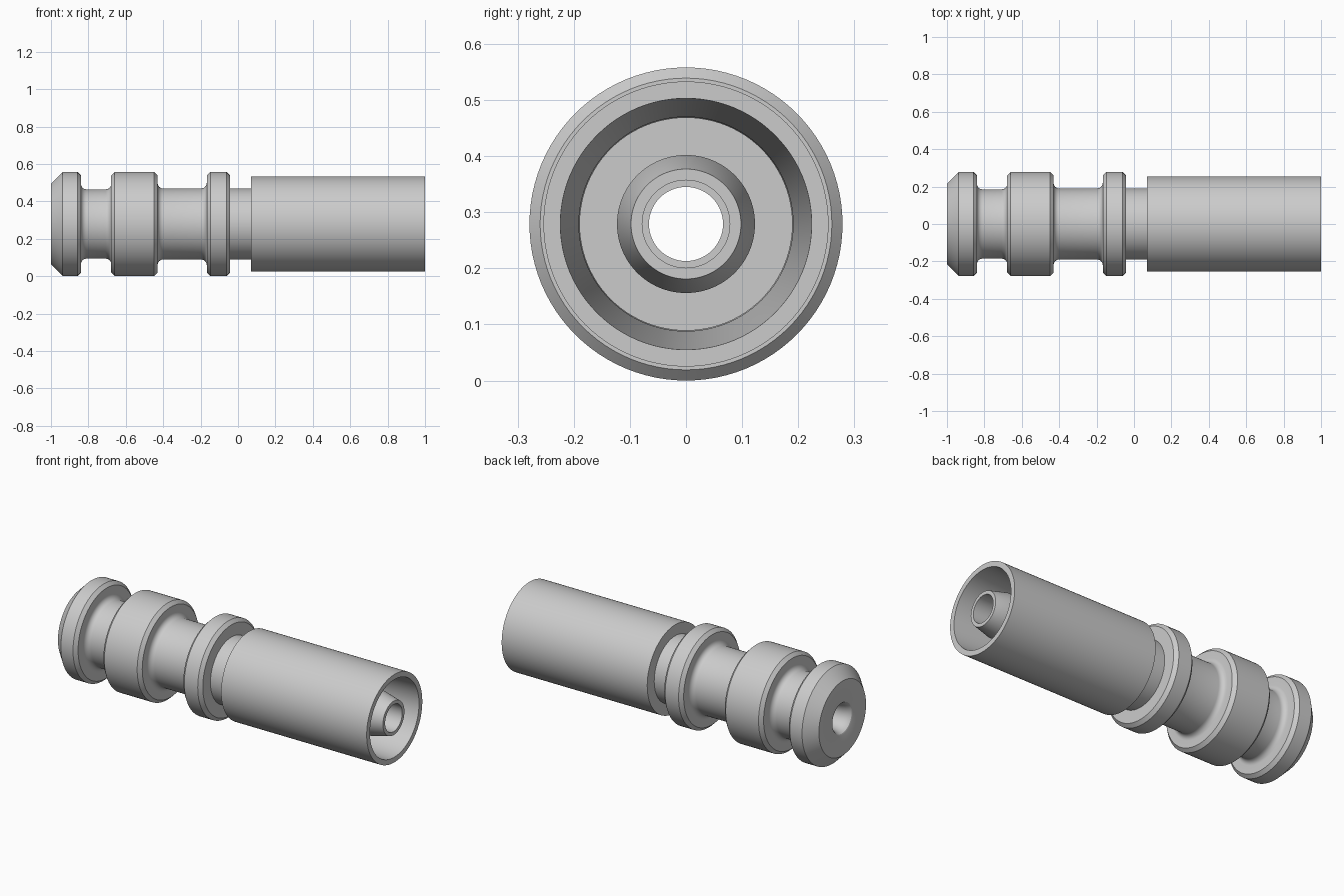
import bpy, bmesh, math

if "Cube" in bpy.data.objects:
    bpy.data.objects.remove(bpy.data.objects["Cube"])

AXIS_Z = 0.279   # height of the turning axis
SEGMENTS = 96

steel = bpy.data.materials.new("light_grey_steel")
steel.diffuse_color = (0.6, 0.6, 0.6, 1)
steel.use_nodes = True
steel.node_tree.nodes["Principled BSDF"].inputs["Base Color"].default_value = steel.diffuse_color


def lathe(name, profile):
    """Turn a closed (x, radius) profile around the x axis."""
    bm = bmesh.new()
    rings = []
    for i in range(SEGMENTS):
        a = 2 * math.pi * i / SEGMENTS
        rings.append([bm.verts.new((x, r * math.cos(a), AXIS_Z + r * math.sin(a)))
                      for x, r in profile])
    n = len(profile)
    for i in range(SEGMENTS):
        a, b = rings[i], rings[(i + 1) % SEGMENTS]
        for j in range(n):
            k = (j + 1) % n
            bm.faces.new((a[j], a[k], b[k], b[j]))
    bmesh.ops.recalc_face_normals(bm, faces=bm.faces)
    mesh = bpy.data.meshes.new(name)
    bm.to_mesh(mesh)
    bm.free()
    mesh.materials.append(steel)
    obj = bpy.data.objects.new(name, mesh)
    bpy.context.collection.objects.link(obj)
    bpy.ops.object.select_all(action='DESELECT')
    obj.select_set(True)
    bpy.context.view_layer.objects.active = obj
    bpy.ops.object.shade_smooth_by_angle(angle=math.radians(28))
    return obj


def groove(x0, x1, r, f=0.03, steps=6):
    """Groove floor with a concave fillet at both ends."""
    arc = [math.pi / 2 * i / steps for i in range(steps + 1)]
    left = [(x0 + f * (1 - math.cos(t)), r + f * (1 - math.sin(t))) for t in arc]
    right = [(x0 + x1 - x, q) for x, q in reversed(left)]
    return left + right


def collar(x0, x1, r=0.279, c=0.019):
    """Collar with a small chamfer on both edges."""
    return [(x0, r - c), (x0 + c, r), (x1 - c, r), (x1, r - c)]


# Flared mouth of the bore at the nose
flare = [(-0.90 - 0.10 * math.sin(t), 0.066 + 0.03 * (1 - math.cos(t)))
         for t in [math.pi / 2 * i / 6 for i in range(7)]]

# Spool body: nose, grooves, collars, neck, inner tube and bore
body = [(-1.0, 0.215), (-0.937, 0.279), (-0.859, 0.279), (-0.84, 0.26)]
body += groove(-0.84, -0.678, 0.185)
body += collar(-0.678, -0.43)
body += groove(-0.43, -0.167, 0.19)
body += collar(-0.167, -0.043)
body += [(-0.043, 0.19), (0.2, 0.19),                  # neck and socket floor
         (0.2, 0.123), (0.89, 0.123), (0.995, 0.098),  # tapered inner tube
         (0.995, 0.078), (0.2, 0.078), (0.2, 0.066)]   # stepped bore
body += flare
lathe("spool_body", body)

# Outer sleeve with a tapered socket
lathe("outer_sleeve", [(0.07, 0.19), (0.07, 0.254), (1.0, 0.254),
                       (1.0, 0.224), (0.2, 0.191)])
